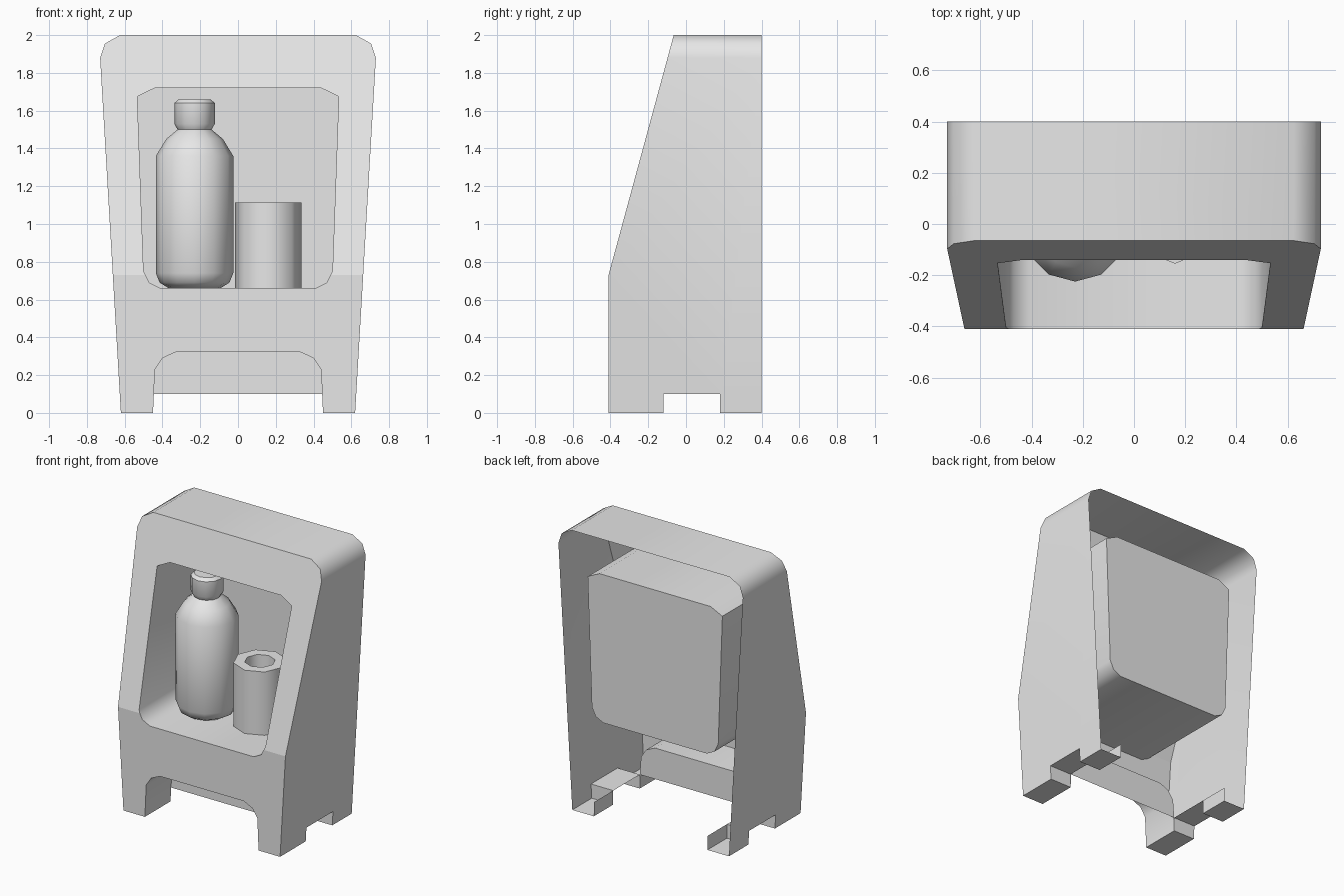
import bpy, bmesh, math
from mathutils import Vector

cube = bpy.data.objects.get("Cube")
if cube:
    bpy.data.objects.remove(cube, do_unlink=True)

grey = bpy.data.materials.new("light_grey")
grey.use_nodes = True
grey.diffuse_color = (0.8, 0.8, 0.8, 1)
grey.node_tree.nodes["Principled BSDF"].inputs["Base Color"].default_value = (0.8, 0.8, 0.8, 1)

BACK, BEND, NOTCH = 0.40, 0.73, 0.10


def front_y(z):
    """Front surface: upright below the bend, leaning back above it."""
    return -0.41 + max(0, z - BEND) * 0.345 / (2 - BEND)


def finish(name, bm, angle=40, solid=False):
    bmesh.ops.remove_doubles(bm, verts=bm.verts, dist=0.0005)
    if solid:
        bmesh.ops.recalc_face_normals(bm, faces=bm.faces)
    mesh = bpy.data.meshes.new(name)
    bm.to_mesh(mesh)
    bm.free()
    mesh.materials.append(grey)
    ob = bpy.data.objects.new(name, mesh)
    bpy.context.collection.objects.link(ob)
    bpy.ops.object.select_all(action='DESELECT')
    ob.select_set(True)
    bpy.context.view_layer.objects.active = ob
    bpy.ops.object.shade_smooth_by_angle(angle=math.radians(angle))
    return ob


def face(bm, pts):
    return bm.faces.new([bm.verts.new(p) for p in pts])


def mirrored(half):
    """Half profile from the +x side, continued to the -x side."""
    return half + [(-x, z) for x, z in reversed(half)]


def sweep(bm, profile, y_end, closed=False):
    """Wall running from the front surface back to y_end along an xz profile."""
    ends = profile[1:] + profile[:1] if closed else profile[1:]
    for (x0, z0), (x1, z1) in zip(profile, ends):
        side = [(x0, front_y(z0), z0), (x0, y_end, z0), (x1, y_end, z1), (x1, front_y(z1), z1)]
        if min(z0, z1) < BEND < max(z0, z1):
            t = (BEND - z0) / (z1 - z0)
            side.append((x0 + t * (x1 - x0), front_y(BEND), BEND))
        face(bm, side)


def side_x(z):
    return 0.62 + 0.0585 * z


crown = [(0.73, 1.88), (0.705, 1.955), (0.625, 2.0)]
arch = [(0.45, 0), (0.44, 0.23), (0.40, 0.29), (0.33, 0.322)]
opening = [(0.41, 0.66), (0.47, 0.69), (0.50, 0.75), (0.533, 1.675), (0.44, 1.72)]

# Front panel with the display opening and the foot arch
bm = bmesh.new()
outline = mirrored([(0.62, 0)] + crown) + [(-x, z) for x, z in arch] + arch[::-1]
for loop in (outline, mirrored(opening)):
    vs = [bm.verts.new((x, 0, z)) for x, z in loop]
    for a, b in zip(vs, vs[1:] + vs[:1]):
        bm.edges.new((a, b))
bmesh.ops.triangle_fill(bm, use_beauty=True, edges=bm.edges[:], normal=(0, -1, 0))
bmesh.ops.bisect_plane(bm, geom=bm.verts[:] + bm.edges[:] + bm.faces[:],
                       plane_co=(0, 0, BEND), plane_no=(0, 0, 1), dist=0.0001)
for v in bm.verts:
    v.co.y = front_y(v.co.z)
for f in bm.faces:
    f.normal_update()
    if f.normal.y > 0:
        f.normal_flip()
finish("front_panel", bm, 10)

# Outer shell: rounded top and two notched sides, open at the back
bm = bmesh.new()
sweep(bm, mirrored(crown), BACK)
foot_path = [(-0.41, 0), (-0.12, 0), (-0.12, NOTCH), (0.18, NOTCH), (0.18, 0), (BACK, 0)]
side = foot_path + [(BACK, 1.88), (front_y(1.88), 1.88), (-0.41, BEND)]
for s in (1, -1):
    pts = [(s * side_x(z), y, z) for y, z in side]
    face(bm, pts if s > 0 else pts[::-1])
for f in bm.faces:
    f.normal_update()
    if f.normal.dot(f.calc_center_median() - Vector((0, 0, 1))) < 0:
        f.normal_flip()
finish("outer_shell", bm, 45)

# Feet: stepped undersides and the inner plates of the back feet
for s, name in ((1, "left_feet"), (-1, "right_feet")):
    bm = bmesh.new()
    for (y0, z0), (y1, z1) in zip(foot_path, foot_path[1:]):
        face(bm, [(s * 0.45, y0, z0), (s * 0.45, y1, z1),
                  (s * side_x(z1), y1, z1), (s * side_x(z0), y0, z0)])
    face(bm, [(s * 0.45, y, z) for y, z in
              ((0.18, 0), (BACK, 0), (BACK, NOTCH), (0.18, NOTCH))])
    finish(name, bm, 20)

# Arch recess between the front feet, closed by a kick panel
bm = bmesh.new()
sweep(bm, mirrored(arch), -0.12)
face(bm, [(x, -0.12, max(z, NOTCH)) for x, z in mirrored(arch)])
finish("arch_recess", bm, 45)

# Display niche: walls and back panel
bm = bmesh.new()
niche = mirrored(opening)
sweep(bm, niche, 0.35, closed=True)
face(bm, [(x, 0.35, z) for x, z in niche])
finish("display_niche", bm, 50)


def lathe(name, profile, sides, x, y, angle):
    """Turned solid from (radius, height) points, a corner facing the front."""
    bm = bmesh.new()
    vs = [bm.verts.new((r, 0, z)) for r, z in profile]
    edges = [bm.edges.new(p) for p in zip(vs, vs[1:])]
    bmesh.ops.spin(bm, geom=vs + edges, cent=(0, 0, 0), axis=(0, 0, 1),
                   angle=math.tau, steps=sides, use_merge=True)
    ob = finish(name, bm, angle, solid=True)
    ob.location = (x, y, 0)


# Bottle with a screw cap
lathe("bottle", [(0, 0.662), (0.14, 0.662), (0.185, 0.69), (0.205, 0.74), (0.205, 1.36),
                 (0.15, 1.45), (0.09, 1.50), (0.107, 1.53), (0.107, 1.64),
                 (0.085, 1.66), (0, 1.66)], 12, -0.23, -0.02, 40)

# Cup with a round well in its top
lathe("cup", [(0, 0.662), (0.175, 0.662), (0.175, 1.115), (0.10, 1.115),
              (0.095, 0.80), (0, 0.80)], 8, 0.16, 0.02, 50)
